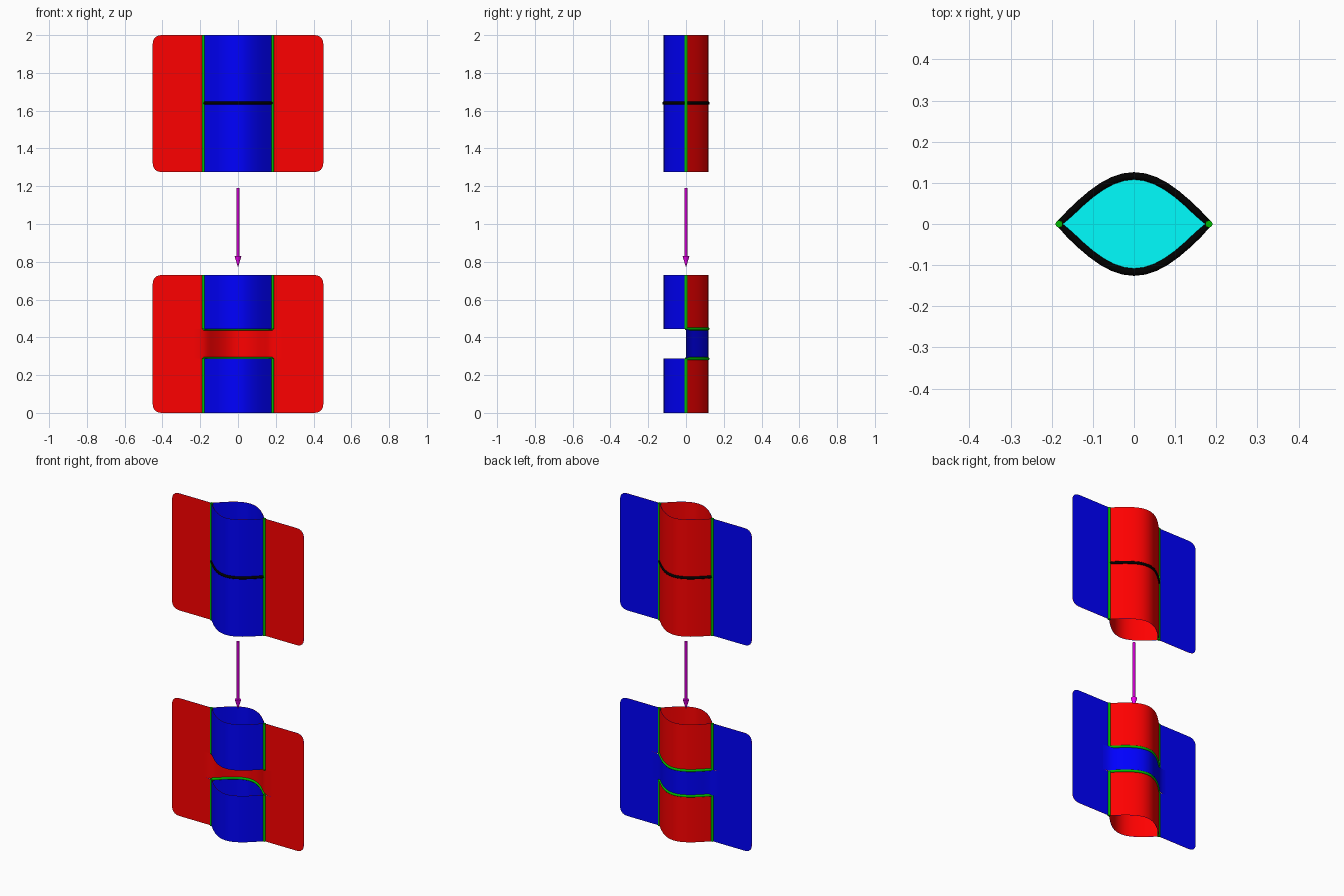
import bpy, bmesh, math

if "Cube" in bpy.data.objects:
    bpy.data.objects.remove(bpy.data.objects["Cube"])

def material(name, rgb):
    m = bpy.data.materials.new(name)
    m.diffuse_color = (*rgb, 1)
    m.use_nodes = True
    m.node_tree.nodes["Principled BSDF"].inputs["Base Color"].default_value = m.diffuse_color
    return m

RED = material("red", (1, 0, 0))
BLUE = material("blue", (0, 0, 1))
GREEN = material("green", (0, 0.5, 0))
BLACK = material("black", (0, 0, 0))
CYAN = material("cyan", (0, 1, 1))
MAGENTA = material("magenta", (1, 0, 1))

HALF, DEPTH, EDGE = 0.182, 0.117, 0.452   # tube half width, tube bulge, sheet half width
TOP, BOTTOM = (1.275, 2.0), (0.0, 0.73)   # height ranges of the two stages
GAP = (0.287, 0.445)                      # opening in the lower tube
BLEND = 0.23                              # where the bridge becomes flat

def bulge(side, n=20):
    return [(x, side * DEPTH * math.cos(math.pi * x / (2 * HALF)))
            for x in (HALF * (2 * i / n - 1) for i in range(n + 1))]

def finish(name, verts, faces, mats, smooth=True):
    me = bpy.data.meshes.new(name)
    me.from_pydata(verts, [], faces)
    ob = bpy.data.objects.new(name, me)
    bpy.context.collection.objects.link(ob)
    for m in mats:
        me.materials.append(m)
    for p in me.polygons:
        p.use_smooth = smooth
    return ob

def two_sided(ob):
    # thin sheet: first material in front, second behind
    s = ob.modifiers.new("thickness", 'SOLIDIFY')
    s.thickness, s.offset, s.material_offset = 0.002, 0, 1
    s.use_rim = False

def sheet(name, profile, z0, z1, mats):
    n = len(profile)
    verts = [(x, y, z) for z in (z0, z1) for x, y in profile]
    faces = [(i, i + 1, n + i + 1, n + i) for i in range(n - 1)]
    two_sided(finish(name, verts, faces, mats))

def wing(name, side, z0, z1, notch=False, r=0.06):
    # flat sheet with squarish rounded outer corners
    pts = [(HALF, z0)]
    for cz, a0 in ((z0 + r, -90), (z1 - r, 0)):
        for i in range(9):
            a = math.radians(a0 + i * 90 / 8)
            c, s = (math.copysign(abs(f(a)) ** 0.7, f(a)) for f in (math.cos, math.sin))
            pts.append((EDGE - r + r * c, cz + r * s))
    pts.append((HALF, z1))
    if notch:
        pts += [(HALF, GAP[1]), (BLEND, GAP[1]), (BLEND, GAP[0]), (HALF, GAP[0])]
    if side < 0:
        pts = [(-x, z) for x, z in reversed(pts)]
    two_sided(finish(name, [(x, 0, z) for x, z in pts], [range(len(pts))], (RED, BLUE), False))

def cord(name, pts, r, mat, cyclic=False):
    cu = bpy.data.curves.new(name, 'CURVE')
    cu.dimensions, cu.bevel_depth, cu.bevel_resolution = '3D', r, 2
    cu.use_fill_caps = True
    sp = cu.splines.new('POLY')
    sp.points.add(len(pts) - 1)
    for p, c in zip(sp.points, pts):
        p.co = (*c, 1)
    sp.use_cyclic_u = cyclic
    cu.materials.append(mat)
    bpy.context.collection.objects.link(bpy.data.objects.new(name, cu))

# side sheets of both stages
for label, (z0, z1) in (("upper", TOP), ("lower", BOTTOM)):
    wing(label + "_left_sheet", -1, z0, z1, label == "lower")
    wing(label + "_right_sheet", 1, z0, z1, label == "lower")

# tube pieces with their vertical seams
for label, z0, z1 in (("upper", *TOP), ("lower_top", GAP[1], BOTTOM[1]), ("lower_base", 0, GAP[0])):
    for side, where in ((-1, "front"), (1, "back")):
        sheet(f"{label}_tube_{where}", bulge(side), z0, z1, (BLUE, RED))
        cord(f"{label}_seam_{'left' if side < 0 else 'right'}",
             [(side * HALF, 0, z0), (side * HALF, 0, z1)], 0.009, GREEN)

# bridging strip across the gap, blending into the side sheets
tail = [(0.183, 0.008), (0.197, 0.004), (0.212, 0.001), (BLEND, 0)]
strip = [(-x, y) for x, y in reversed(tail)] + bulge(1)[1:-1] + tail
sheet("bridge_strip", strip, *GAP, (RED, BLUE))
for z, label in zip(GAP, ("lower", "upper")):
    cord(f"bridge_seam_{label}", [(x, y, z) for x, y in bulge(1)], 0.008, GREEN)

# loop around the upper tube and the disc it bounds
ring = bulge(1, 14) + bulge(-1, 14)[::-1][1:-1]
ring = [(x, y, 1.64) for x, y in ring]
cord("loop", ring, 0.009, BLACK, True)
finish("disc", ring[::-1], [range(len(ring))], (CYAN,), False)

# arrow between the stages
def cone(name, r_low, r_high, z0, z1):
    bm = bmesh.new()
    bmesh.ops.create_cone(bm, cap_ends=True, segments=20, radius1=r_low, radius2=r_high, depth=z1 - z0)
    bmesh.ops.translate(bm, verts=bm.verts, vec=(0, 0, (z0 + z1) / 2))
    me = bpy.data.meshes.new(name)
    bm.to_mesh(me)
    bm.free()
    me.materials.append(MAGENTA)
    bpy.context.collection.objects.link(bpy.data.objects.new(name, me))

cone("arrow_shaft", 0.008, 0.008, 0.82, 1.19)
cone("arrow_head", 0.0, 0.018, 0.77, 0.83)
